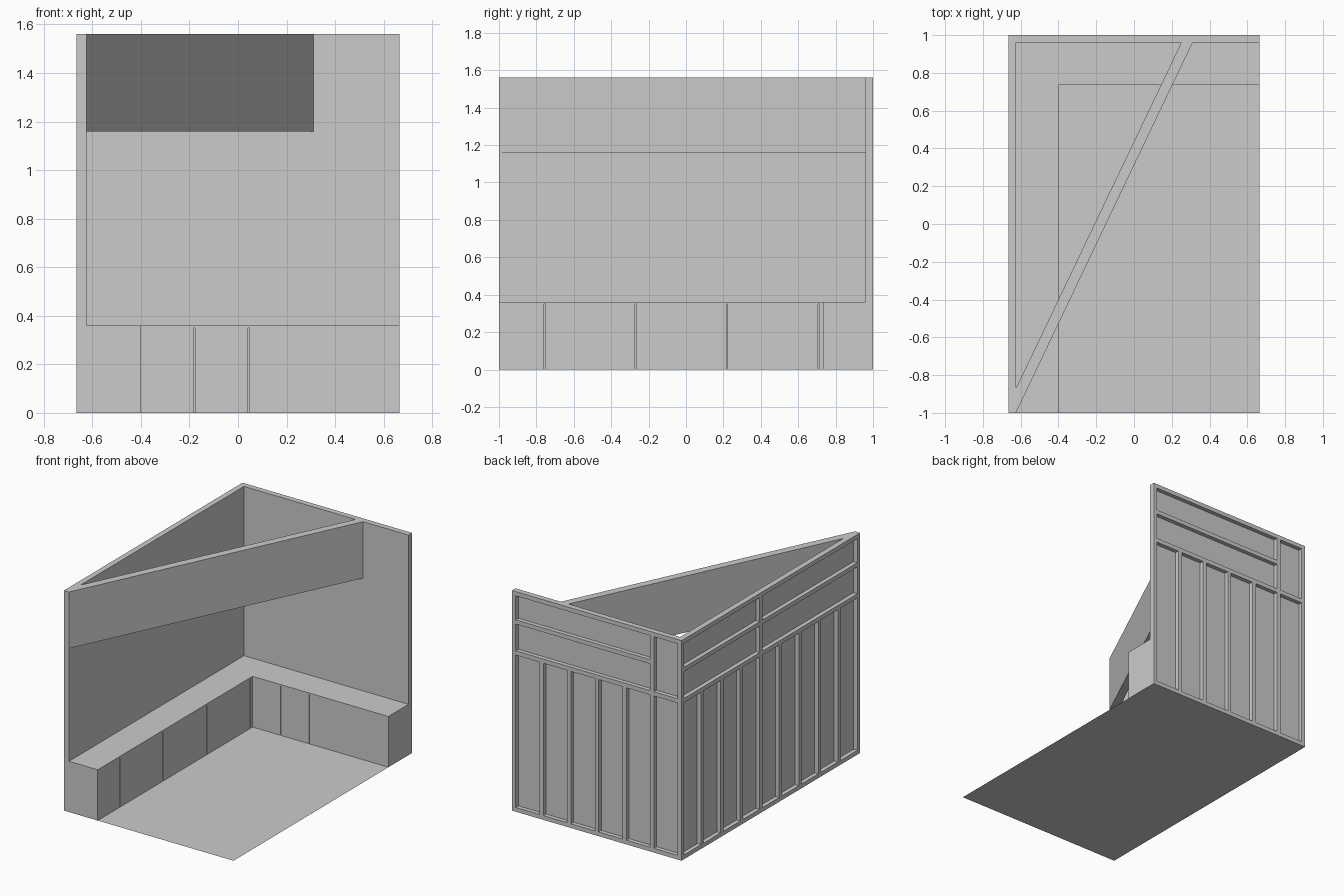
import bpy, bmesh

if "Cube" in bpy.data.objects:
    bpy.data.objects.remove(bpy.data.objects["Cube"])


def prism(name, pts, z0, z1):
    """Vertical extrusion of a plan outline."""
    bm = bmesh.new()
    face = bm.faces.new([bm.verts.new((x, y, z0)) for x, y in pts])
    if z1 > z0:
        top = bmesh.ops.extrude_face_region(bm, geom=[face])["geom"]
        for v in top:
            if isinstance(v, bmesh.types.BMVert):
                v.co.z = z1
        # keep the base so that the solid is closed
        if not any(all(abs(v.co.z - z0) < 1e-6 for v in f.verts) for f in bm.faces):
            bm.faces.new([v for v in bm.verts if abs(v.co.z - z0) < 1e-6])
    bmesh.ops.recalc_face_normals(bm, faces=bm.faces)
    me = bpy.data.meshes.new(name)
    bm.to_mesh(me)
    bm.free()
    ob = bpy.data.objects.new(name, me)
    bpy.context.collection.objects.link(ob)
    return ob


def box(name, x0, x1, y0, y1, z0, z1):
    return prism(name, [(x0, y0), (x1, y0), (x1, y1), (x0, y1)], z0, z1)


W, L, H = 0.665, 1.0, 1.56      # half width, half length, height
T = 0.03                        # timber size
RAIL, MID = 1.11, 1.33          # heights of the two upper rails

# Floor sheet
box("floor", -W, W, -L, L, 0, 0)

# Inner wall skins
box("back_wall_skin", -W + T, W, L - 0.04, L - T, 0, H)
box("left_wall_skin", -W + T, -W + 0.04, -L, L - 0.04, 0, H)


# Outer timber framing: s runs along the wall
def back(name, s0, s1, z0, z1):
    box("back_" + name, s0, s1, L - T, L, z0, z1)


def left(name, s0, s1, z0, z1):
    box("left_" + name, -W, -W + T, s0, s1, z0, z1)


def framing(put, rails, mid, studs, upper):
    for n, z in (("bottom_plate", 0), ("upper_rail", RAIL), ("top_plate", H - T)):
        put(n, rails[0], rails[1], z, z + T)
    for a, b in mid:
        put("middle_rail", a, b, MID, MID + T)
    for s in studs:
        put("stud", s - T / 2, s + T / 2, T, RAIL)
    for s in upper:
        put("upper_stud", s - T / 2, s + T / 2, RAIL + T, H - T)


bx, ly = W - T / 2, L - T / 2
back_studs = [-bx + i * 2 * bx / 6 for i in range(7)]
left_studs = [-ly + i * 2 * ly / 9 for i in range(9)]
framing(back, (-W, W), [(back_studs[1] + T / 2, W - T)],
        back_studs, [back_studs[0], back_studs[1], back_studs[6]])
u = left_studs[5]
framing(left, (-L, L - T), [(-L + T, u - T / 2), (u + T / 2, L - T)],
        left_studs, [left_studs[0], u])

# Diagonal fascia spanning the corner
prism("diagonal_fascia", [(-0.625, -1), (0.31, 0.96), (0.25, 0.96), (-0.625, -0.87)],
      1.16, H)


# L-shaped bench: core, seat and front panels
def l_shape(name, x, y, z0, z1):
    prism(name, [(-0.625, -L), (x, -L), (x, y), (W, y), (W, 0.96), (-0.625, 0.96)], z0, z1)


l_shape("bench_core", -0.41, 0.745, 0, 0.35)
l_shape("bench_seat", -0.40, 0.735, 0.35, 0.36)
G = 0.003                       # half seam width
cuts = [-L - G, -0.755, -0.27, 0.22, 0.71, 0.745 + G]
for a, b in zip(cuts, cuts[1:]):
    box("left_bench_panel", -0.41, -0.40, a + G, min(b - G, 0.735), 0, 0.35)
cuts = [-0.41 - G, -0.18, 0.045, W + G]
for a, b in zip(cuts, cuts[1:]):
    box("back_bench_panel", a + G, b - G, 0.735, 0.745, 0, 0.35)
